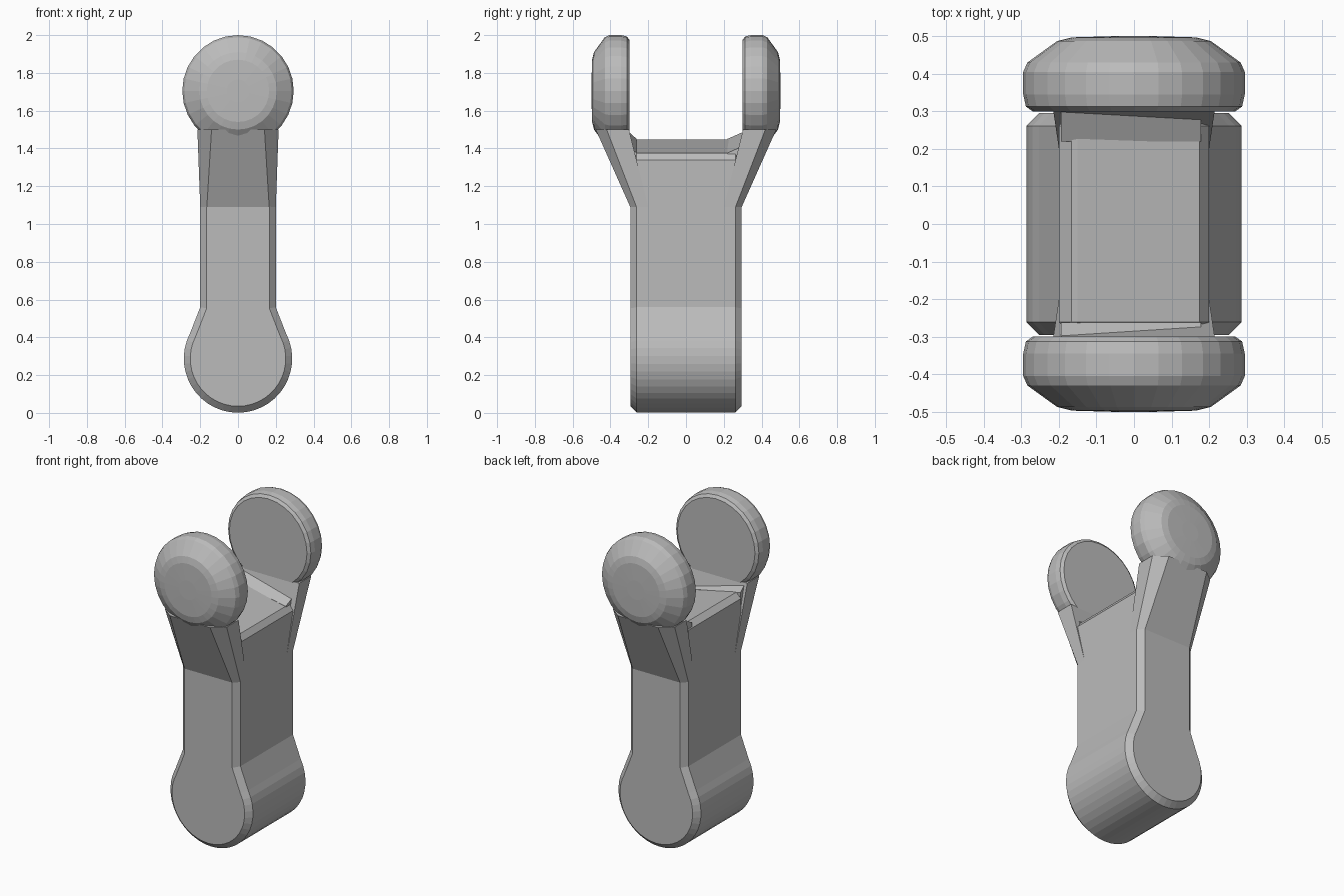
import bpy, bmesh, math

if "Cube" in bpy.data.objects:
    bpy.data.objects.remove(bpy.data.objects["Cube"])

grey = bpy.data.materials.new("plain grey")
grey.diffuse_color = (0.5, 0.5, 0.5, 1)
grey.use_nodes = True
grey.node_tree.nodes["Principled BSDF"].inputs["Base Color"].default_value = grey.diffuse_color


def make(name, rings, cap=True):
    """Skin a list of equal-length point rings and cap both ends."""
    bm = bmesh.new()
    loops = [[bm.verts.new(p) for p in r] for r in rings]
    n = len(loops[0])
    for a, b in zip(loops, loops[1:]):
        for i in range(n):
            j = (i + 1) % n
            bm.faces.new((a[i], a[j], b[j], b[i]))
    bm.faces.new(loops[0])
    bm.faces.new(loops[-1])
    bmesh.ops.recalc_face_normals(bm, faces=bm.faces)
    mesh = bpy.data.meshes.new(name)
    bm.to_mesh(mesh)
    bm.free()
    mesh.materials.append(grey)
    ob = bpy.data.objects.new(name, mesh)
    bpy.context.collection.objects.link(ob)
    return ob


# Link body: round foot, straight shank, top sloping down to the right
R, ZC = 0.287, 0.288
a0, a1, N = math.radians(152), math.radians(388), 28
profile = [(R * math.cos(a0 + (a1 - a0) * i / N), ZC + R * math.sin(a0 + (a1 - a0) * i / N))
           for i in range(N + 1)]
profile += [(0.2, 0.56), (0.2, 1.34), (0.175, 1.375), (-0.15, 1.445), (-0.2, 1.45), (-0.2, 0.56)]
body = make("link_body", [[(x, y, z) for x, z in profile] for y in (-0.295, 0.295)])
bev = body.modifiers.new("edge chamfer", 'BEVEL')
bev.width = 0.034
bev.segments = 1
bev.limit_method = 'ANGLE'
bev.angle_limit = math.radians(80)

for side, s in (("front", -1), ("back", 1)):
    # Flared arm rising from the shank to the knob
    sections = [(1.09, 0.2, 0.165, 0.2, 0.262, 0.295),
                (1.5, 0.215, 0.14, 0.302, 0.42, 0.478)]
    rings = []
    for z, w, wo, yi, ym, yo in sections:
        half = [(w, yi), (w, ym), (wo, yo)]
        pts = half + [(-x, y) for x, y in reversed(half)]
        rings.append([(x, s * y, z) for x, y in pts])
    make(side + "_arm", rings)

    # Round knob: flat inside, domed by a wide chamfer outside
    seg = 28
    lathe = [(0.300, 0.270), (0.313, 0.288), (0.345, 0.295), (0.405, 0.295),
             (0.430, 0.284), (0.487, 0.205), (0.497, 0.165), (0.500, 0.06)]
    make(side + "_knob", [[(r * math.cos(2 * math.pi * i / seg), s * y,
                            1.705 + r * math.sin(2 * math.pi * i / seg))
                           for i in range(seg)] for y, r in lathe])

    # Small fillet where the sloping top meets the arm
    y0 = 0.22 if s > 0 else 0.262
    wedge = [(y0, 1.452), (0.302, 1.488), (0.302, 1.33), (y0, 1.33)]
    make(side + "_fillet", [[(x, s * y, z - (0.2 * (x + 0.2) if z > 1.4 else 0))
                             for y, z in wedge] for x in (-0.195, 0.178)])
